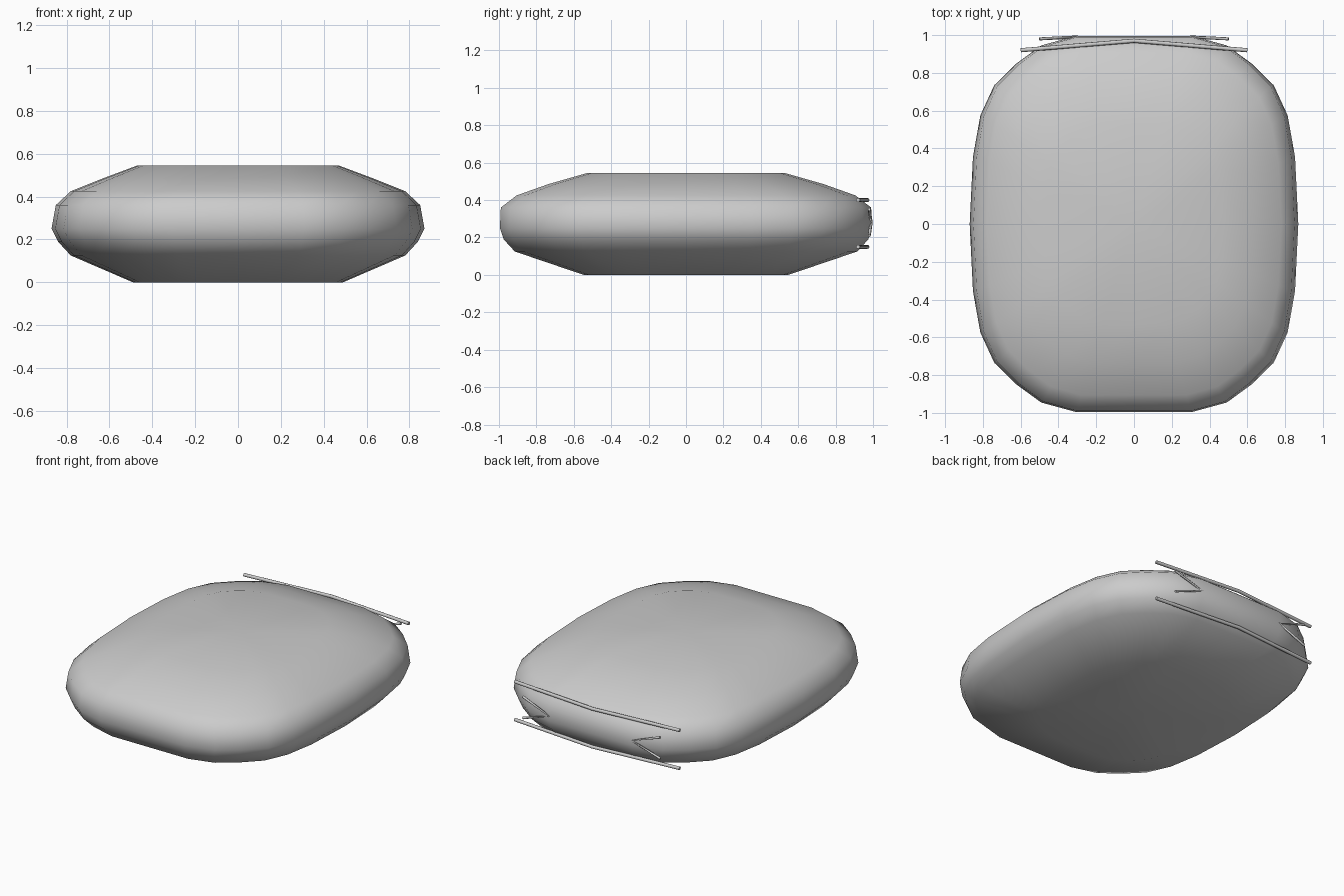
import bpy, bmesh

if "Cube" in bpy.data.objects:
    bpy.data.objects.remove(bpy.data.objects["Cube"])

# quarter outline of the cushion at its widest, as fractions of the half sizes
QUARTER = [(1, 0), (.98, .355), (.935, .575), (.85, .735), (.715, .85), (.565, .945), (.355, .995), (0, .995)]
# rings: z, half width, half depth
RINGS = [(0, .49, .55), (.125, .78, .92), (.19, .84, .98), (.25, .87, 1.0),
         (.36, .85, .995), (.425, .78, .91), (.485, .63, .74), (.545, .47, .53)]


def outline():
    q = QUARTER
    pts = list(q)
    pts += [(-x, y) for x, y in reversed(q[:-1])]
    pts += [(-x, -y) for x, y in q[1:]]
    pts += [(x, -y) for x, y in reversed(q[1:-1])]
    return pts


def rod(name, points, radius):
    curve = bpy.data.curves.new(name, 'CURVE')
    curve.dimensions = '3D'
    curve.bevel_depth = radius
    curve.bevel_resolution = 2
    curve.use_fill_caps = True
    spline = curve.splines.new('POLY')
    spline.points.add(len(points) - 1)
    for p, co in zip(spline.points, points):
        p.co = (*co, 1)
    obj = bpy.data.objects.new(name, curve)
    bpy.context.collection.objects.link(obj)
    return obj


# cushion body
bm = bmesh.new()
shape = outline()
n = len(shape)
loops = [[bm.verts.new((x * w, y * d, z)) for x, y in shape] for z, w, d in RINGS]
for a, b in zip(loops, loops[1:]):
    for i in range(n):
        j = (i + 1) % n
        bm.faces.new((a[i], a[j], b[j], b[i]))
for loop, z in ((loops[0], 0), (loops[-1], .545)):
    centre = bm.verts.new((0, 0, z))
    for i in range(n):
        bm.faces.new((loop[i], loop[(i + 1) % n], centre))
bmesh.ops.recalc_face_normals(bm, faces=bm.faces)
mesh = bpy.data.meshes.new("cushion")
bm.to_mesh(mesh)
bm.free()
mesh.shade_smooth()
bpy.context.collection.objects.link(bpy.data.objects.new("cushion", mesh))

# bent trim rods across the back
for name, z in (("upper_trim", .4), ("lower_trim", .15)):
    rod(name, [(-.6, .92, z), (0, .97, z), (.6, .92, z)], .011)

# small V-shaped marks on the back, pointing inwards
for side, s in (("left", -1), ("right", 1)):
    rod(side + "_chevron", [(s * .5, .98, .35), (s * .3, .99, .28), (s * .5, .98, .21)], .008)
